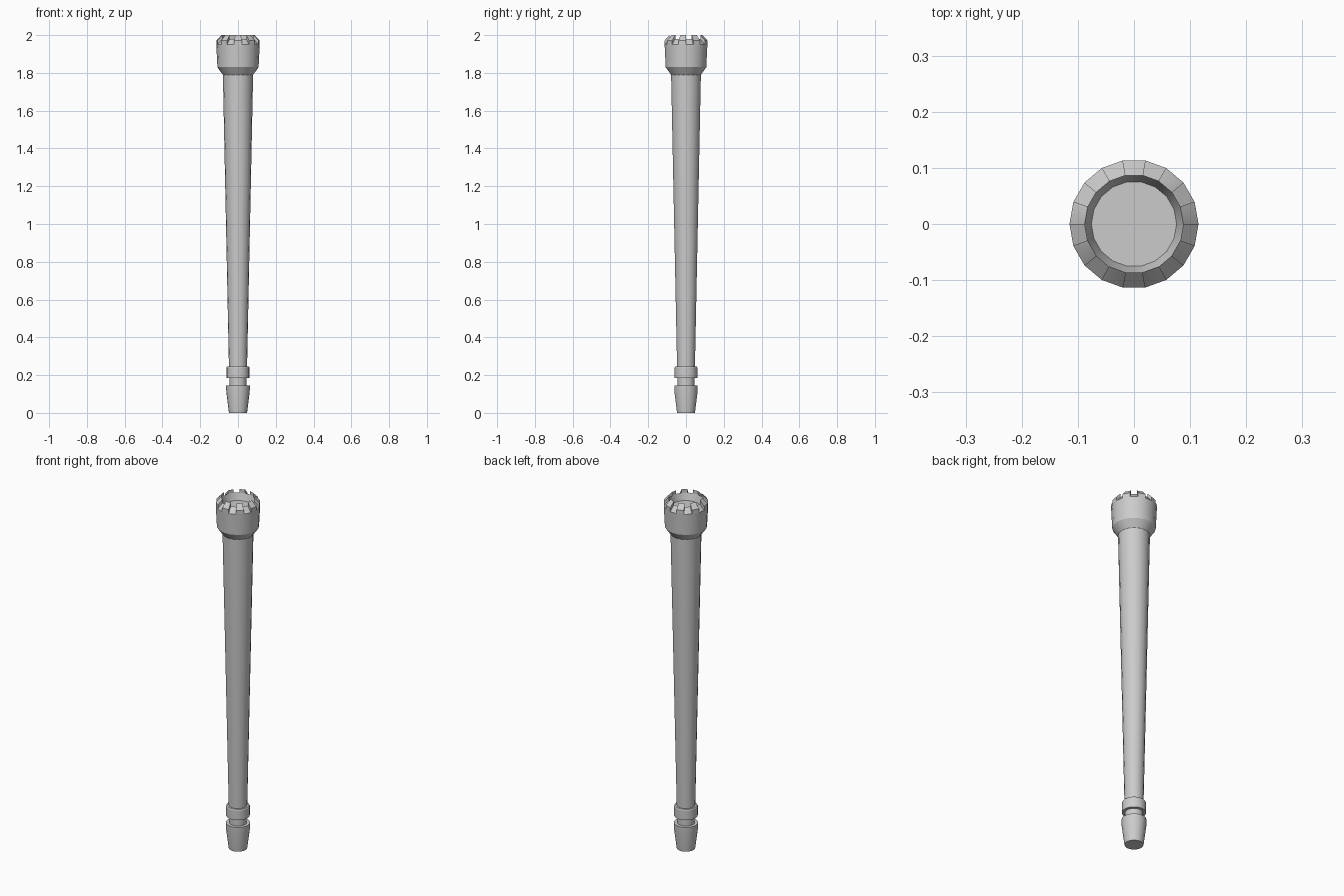
import bpy, bmesh
from math import cos, sin, tau, radians

if "Cube" in bpy.data.objects:
    bpy.data.objects.remove(bpy.data.objects["Cube"])

SIDES = 18


def ring_point(r, z, i):
    a = tau * i / SIDES
    return (r * cos(a), r * sin(a), z)


def finish(name, bm):
    bmesh.ops.remove_doubles(bm, verts=bm.verts, dist=1e-5)
    mesh = bpy.data.meshes.new(name)
    bm.to_mesh(mesh)
    bm.free()
    obj = bpy.data.objects.new(name, mesh)
    bpy.context.collection.objects.link(obj)
    bpy.ops.object.select_all(action='DESELECT')
    obj.select_set(True)
    bpy.context.view_layer.objects.active = obj
    bpy.ops.object.shade_smooth_by_angle(angle=radians(25))
    return obj


def lathe(name, profile, cap_start=False, cap_end=False):
    """Revolve an (r, z) profile, running upwards along the outside."""
    bm = bmesh.new()
    rings = [[bm.verts.new(ring_point(r, z, i)) for i in range(SIDES)]
             for r, z in profile]
    for lo, hi in zip(rings, rings[1:]):
        for i in range(SIDES):
            j = (i + 1) % SIDES
            bm.faces.new((lo[i], lo[j], hi[j], hi[i]))
    if cap_start:
        bm.faces.new(rings[0][::-1])
    if cap_end:
        bm.faces.new(rings[-1])
    return finish(name, bm)


# Tapered foot
lathe("foot_tip", [(.048, 0), (.062, .11), (.063, .145), (.045, .145)],
      cap_start=True)

# Narrow neck between foot and ring
lathe("neck", [(.045, .145), (.045, .185)])

# Lower ring
lathe("lower_ring", [(.045, .185), (.061, .185), (.061, .24),
                     (.058, .245), (.048, .245)])

# Long shaft widening upwards
lathe("shaft", [(.048, .245), (.08, 1.79)])

# Head with flared underside, bevelled rim and recessed top
lathe("head", [(.08, 1.79), (.109, 1.83), (.115, 1.95), (.088, 1.98),
               (.076, 1.94)], cap_end=True)

# Raised teeth on every other rim sector
bm = bmesh.new()
section = [(.115, 1.95), (.115, 1.972), (.088, 2.0), (.088, 1.98)]
for k in range(1, SIDES, 2):
    a = [bm.verts.new(ring_point(r, z, k)) for r, z in section]
    b = [bm.verts.new(ring_point(r, z, k + 1)) for r, z in section]
    for n in range(3):
        bm.faces.new((a[n], b[n], b[n + 1], a[n + 1]))
    bm.faces.new(a)
    bm.faces.new(b[::-1])
finish("rim_teeth", bm)
